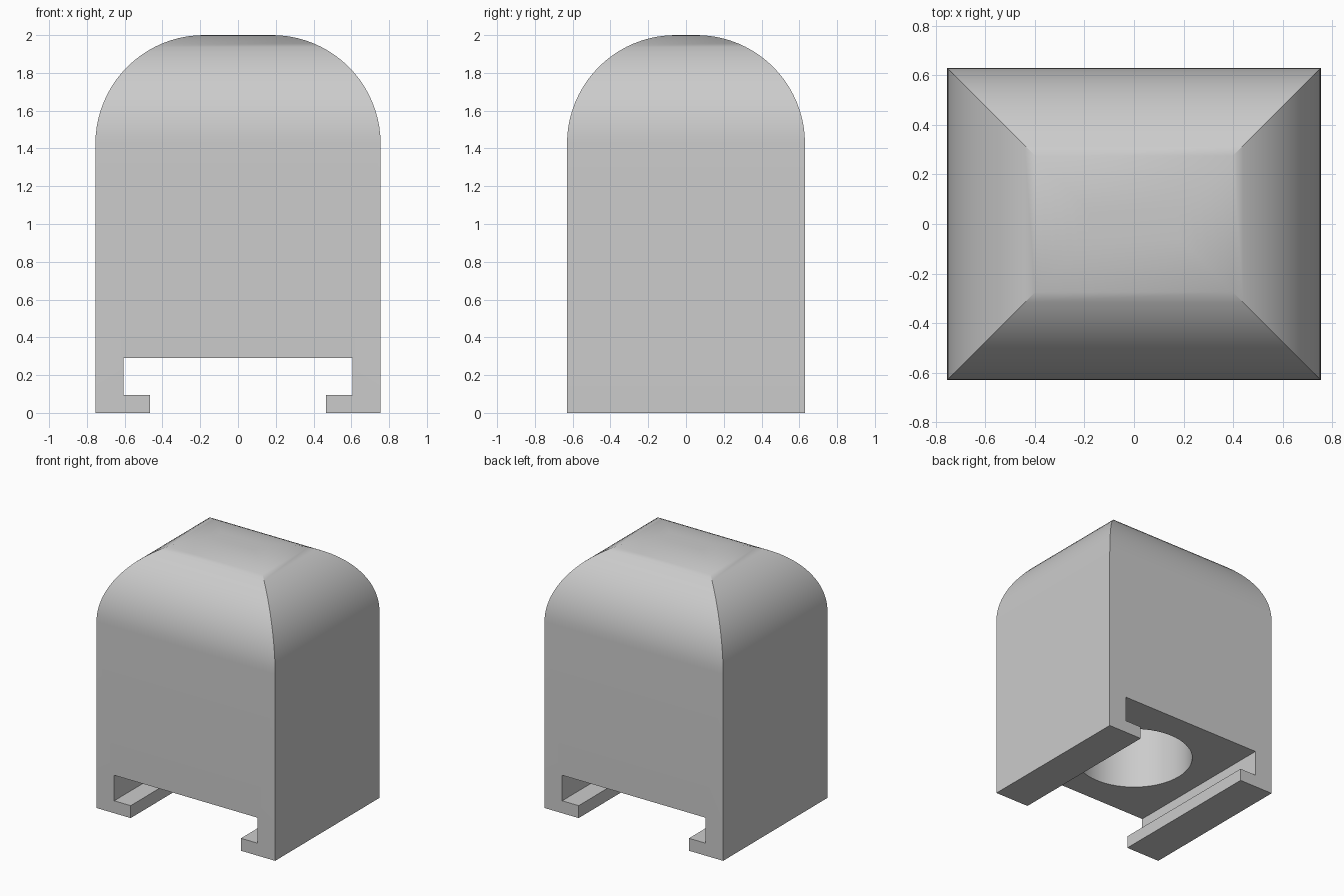
import bpy, bmesh, math

if "Cube" in bpy.data.objects:
    bpy.data.objects.remove(bpy.data.objects["Cube"], do_unlink=True)

HALF_X, HALF_Y, HEIGHT = 0.755, 0.63, 2.0
ROUND = 0.575          # radius of the rounded top edges
STEPS = 20
SLOT_TOP, LIP_TOP = 0.29, 0.095
HOLE_RADIUS, HOLE_TOP = 0.416, 1.35

grey = bpy.data.materials.new("light grey")
grey.use_nodes = True
grey.diffuse_color = (0.6, 0.6, 0.6, 1)
grey.node_tree.nodes["Principled BSDF"].inputs["Base Color"].default_value = (0.6, 0.6, 0.6, 1)


def make_object(name, bm):
    bmesh.ops.recalc_face_normals(bm, faces=bm.faces)
    mesh = bpy.data.meshes.new(name)
    bm.to_mesh(mesh)
    bm.free()
    mesh.materials.append(grey)
    obj = bpy.data.objects.new(name, mesh)
    bpy.context.collection.objects.link(obj)
    return obj


def ring(bm, inset, z):
    x, y = HALF_X - inset, HALF_Y - inset
    return [bm.verts.new((sx * x, sy * y, z))
            for sx, sy in ((-1, -1), (1, -1), (1, 1), (-1, 1))]


# Body: rectangular rings that shrink along a quarter circle
bm = bmesh.new()
rings = [ring(bm, 0, 0)]
for i in range(STEPS + 1):
    t = math.pi / 2 * i / STEPS
    rings.append(ring(bm, ROUND * (1 - math.cos(t)), HEIGHT - ROUND + ROUND * math.sin(t)))
for low, high in zip(rings, rings[1:]):
    for k in range(4):
        n = (k + 1) % 4
        bm.faces.new((low[k], low[n], high[n], high[k]))
bm.faces.new(rings[0])
bm.faces.new(rings[-1])
body = make_object("domed_body", bm)

# Slot cutter: T-shaped profile pushed through from front to back
bm = bmesh.new()
half = [(0.466, -0.1), (0.466, LIP_TOP), (0.605, LIP_TOP), (0.605, SLOT_TOP)]
outline = half + [(-x, z) for x, z in reversed(half)]
face = bm.faces.new([bm.verts.new((x, -1, z)) for x, z in outline])
pushed = bmesh.ops.extrude_face_region(bm, geom=[face])["geom"]
bmesh.ops.translate(bm, vec=(0, 2, 0),
                    verts=[v for v in pushed if isinstance(v, bmesh.types.BMVert)])
slot = make_object("slot_cutter", bm)

# Hole cutter: round bore rising from the slot ceiling
bm = bmesh.new()
bottom = 0.2
bmesh.ops.create_cone(bm, cap_ends=True, segments=64, radius1=HOLE_RADIUS,
                      radius2=HOLE_RADIUS, depth=HOLE_TOP - bottom)
bmesh.ops.translate(bm, verts=bm.verts, vec=(0, 0, (HOLE_TOP + bottom) / 2))
bore = make_object("bore_cutter", bm)

# Cut the body and drop the cutters
bpy.ops.object.select_all(action="DESELECT")
body.select_set(True)
bpy.context.view_layer.objects.active = body
for cutter in (slot, bore):
    cutter.hide_render = True
    mod = body.modifiers.new(cutter.name, "BOOLEAN")
    mod.operation = "DIFFERENCE"
    mod.solver = "EXACT"
    mod.object = cutter
    bpy.ops.object.modifier_apply(modifier=mod.name)
    bpy.data.objects.remove(cutter, do_unlink=True)

bpy.ops.object.shade_smooth_by_angle(angle=math.radians(30))
